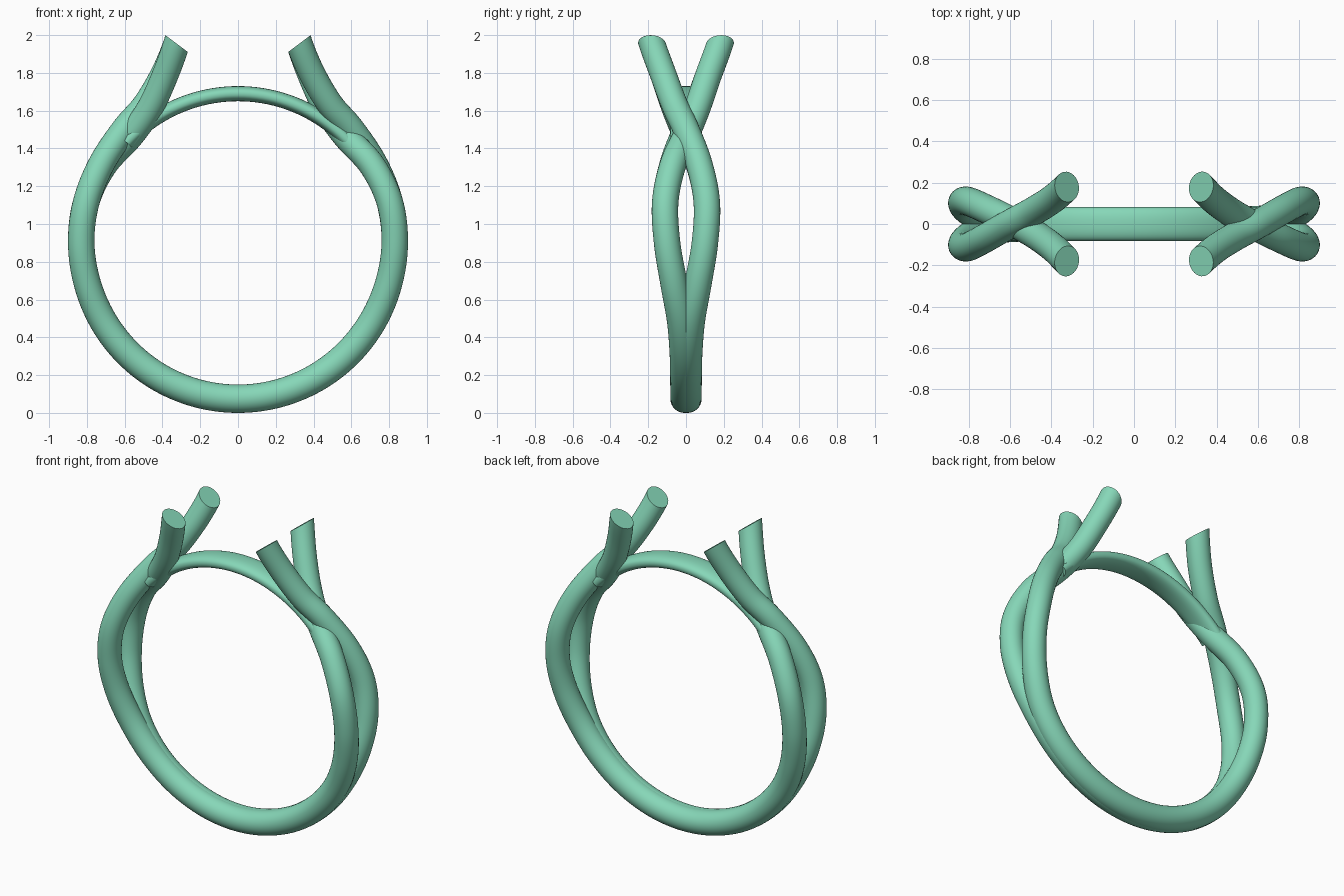
import bpy, bmesh, math
from mathutils import Vector, Matrix

if "Cube" in bpy.data.objects:
    bpy.data.objects.remove(bpy.data.objects["Cube"])

CZ = 0.9  # height of the ring centre

mint = bpy.data.materials.new("mint")
mint.diffuse_color = (0.24, 0.68, 0.48, 1)
mint.use_nodes = True
mint.node_tree.nodes["Principled BSDF"].inputs["Base Color"].default_value = mint.diffuse_color


def polar(deg, r, y, rad=0.07):
    """Point on the ring; angle measured from the bottom towards +x."""
    a = math.radians(deg)
    return (r * math.sin(a), y, CZ - r * math.cos(a), rad)


def smooth_path(pts, steps=8):
    """Catmull-Rom interpolation of (x, y, z, radius) points."""
    p = [Vector(q) for q in pts]
    p = [2 * p[0] - p[1]] + p + [2 * p[-1] - p[-2]]
    out = []
    for i in range(1, len(p) - 2):
        a, b, c, d = p[i - 1:i + 3]
        for s in range(steps):
            t = s / steps
            out.append(0.5 * (2 * b + (c - a) * t + (2 * a - 5 * b + 4 * c - d) * t * t
                              + (3 * b - a - 3 * c + d) * t ** 3))
    return out + [p[-2]]


def sweep(name, path, section, cut_sides=()):
    """Sweep a (radial, sideways) section along a path, then trim the tips."""
    bm = bmesh.new()
    rings = []
    for i, q in enumerate(path):
        t = (path[min(i + 1, len(path) - 1)] - path[max(i - 1, 0)]).xyz.normalized()
        n = Vector((0, 1, 0)).cross(t).normalized()
        b = t.cross(n)
        rings.append([bm.verts.new(q.xyz + q.w * (n * u + b * v)) for u, v in section])
    k = len(section)
    for r0, r1 in zip(rings, rings[1:]):
        for j in range(k):
            bm.faces.new((r0[j], r0[(j + 1) % k], r1[(j + 1) % k], r1[j]))
    bm.faces.new(rings[0][::-1])
    bm.faces.new(rings[-1])
    for s in cut_sides:
        # only the upper part on this side is cut by the slanted plane
        faces = [f for f in bm.faces
                 if all(v.co.x * s > 0 and v.co.z > 1.75 for v in f.verts)]
        edges = {e for f in faces for e in f.edges}
        verts = {v for f in faces for v in f.verts}
        res = bmesh.ops.bisect_plane(bm, geom=list(verts) + list(edges) + faces,
                                     plane_co=(s * .325, 0, 1.955),
                                     plane_no=(-s * .6, 0, .8), clear_outer=True)
        rim = [e for e in res["geom_cut"] if isinstance(e, bmesh.types.BMEdge)]
        bmesh.ops.holes_fill(bm, edges=rim)
    bmesh.ops.recalc_face_normals(bm, faces=bm.faces)
    me = bpy.data.meshes.new(name)
    bm.to_mesh(me)
    bm.free()
    me.materials.append(mint)
    ob = bpy.data.objects.new(name, me)
    bpy.context.collection.objects.link(ob)
    bpy.ops.object.select_all(action='DESELECT')
    ob.select_set(True)
    bpy.context.view_layer.objects.active = ob
    bpy.ops.object.shade_smooth_by_angle(angle=math.radians(40))
    return ob


def ellipse(a, b, n=32, e=1.0):
    def f(c):
        return math.copysign(abs(c) ** e, c)
    return [(a * f(math.cos(2 * math.pi * i / n)), b * f(math.sin(2 * math.pi * i / n)))
            for i in range(n)]


# Strand half that passes over the crossing, from bottom to tip
lower = [(15, .825, .008, .075), (30, .825, .009, .075), (45, .825, .012, .075),
         (60, .825, .027, .074), (75, .826, .064, .072), (90, .83, .1, .07),
         (105, .832, .11, .07)]
over = [polar(*p) for p in lower] + [
    polar(120, .835, .07), polar(135, .85, 0),
    (.49, -.06, 1.63, .07), (.395, -.12, 1.79, .07),
    (.325, -.18, 1.955, .07), (.285, -.22, 2.1, .07)]
# Strand half that passes under the crossing
under = [polar(*p) for p in lower] + [
    polar(120, .82, .07), polar(135, .803, 0),
    (.465, -.06, 1.615, .07), (.385, -.12, 1.79, .07),
    (.325, -.18, 1.955, .07), (.285, -.22, 2.1, .07)]

# One strand runs tip to tip round the bottom; the other is its half turn
left = [(-x, y, z, r) for x, y, z, r in reversed(under)]
path = smooth_path(left + [polar(0, .825, .008, .075)] + over)
strand_a = sweep("back_strand", path, ellipse(1, 1), (1, -1))
strand_b = sweep("front_strand", path, ellipse(1, 1), (1, -1))
strand_b.data.transform(Matrix.Rotation(math.pi, 4, 'Z'))

# Flattened bridge band across the top
band = [Vector(polar(180 - 48 + 96 * i / 40, .79 + .004 * (abs(i - 20) / 20) ** 2, 0, 1))
        for i in range(41)]
sweep("top_bridge", band, ellipse(.04, .082, 32, .85))
